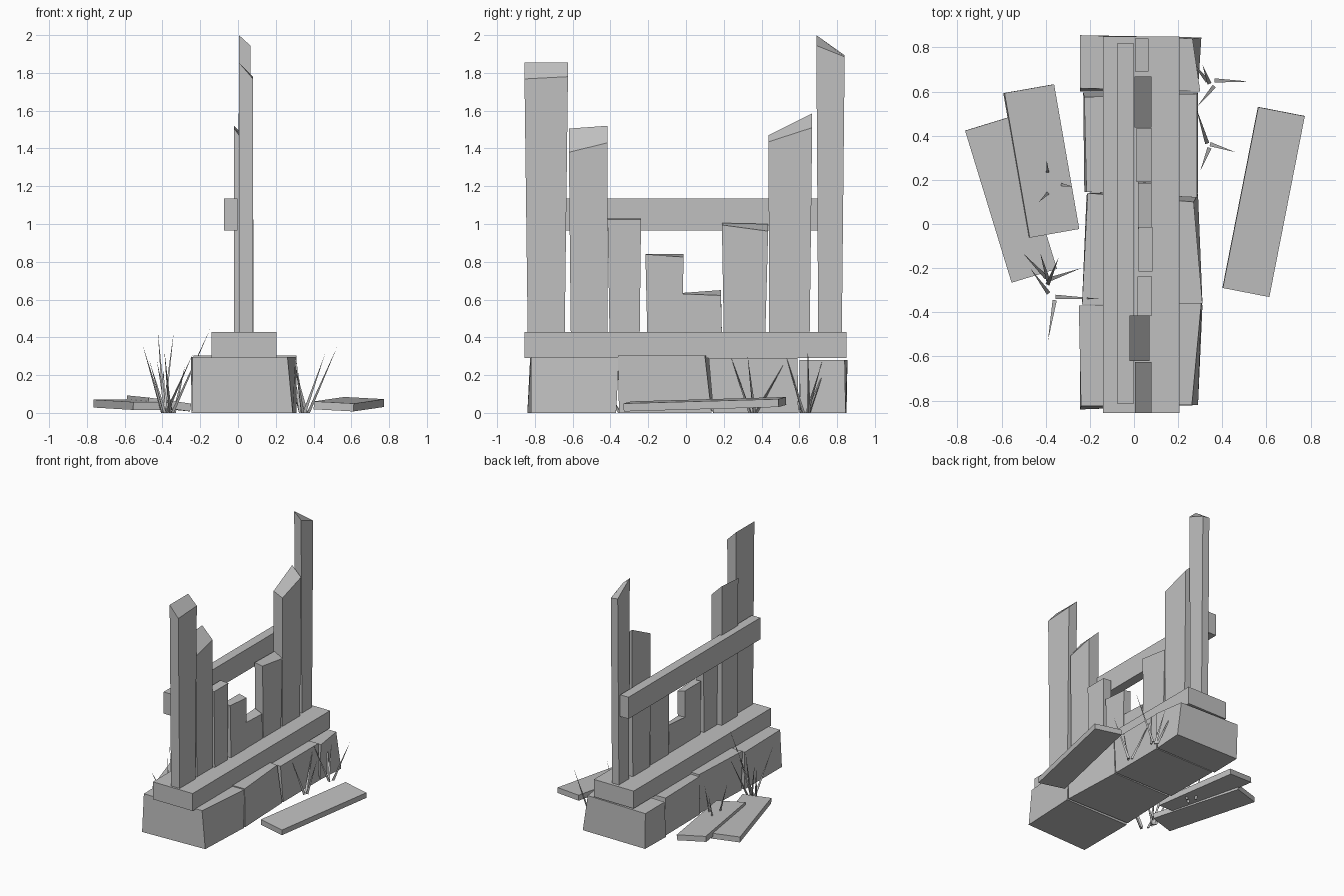
import bpy, bmesh, math
from mathutils import Matrix, Vector, Euler

mat = bpy.data.materials.new("plain grey")
mat.diffuse_color = (0.53, 0.53, 0.53, 1)


def finish(name, bm):
    bmesh.ops.recalc_face_normals(bm, faces=bm.faces)
    me = bpy.data.meshes.new(name)
    bm.to_mesh(me)
    bm.free()
    me.materials.append(mat)
    ob = bpy.data.objects.new(name, me)
    bpy.context.collection.objects.link(ob)
    return ob


def hexa(name, bottom, top):
    """Six-sided solid from two rings of four points."""
    bm = bmesh.new()
    b = [bm.verts.new(p) for p in bottom]
    t = [bm.verts.new(p) for p in top]
    bm.faces.new(b[::-1])
    bm.faces.new(t)
    for i in range(4):
        j = (i + 1) % 4
        bm.faces.new((b[i], b[j], t[j], t[i]))
    return finish(name, bm)


def rect(x0, x1, y0, y1, z):
    """Ring: z is one height or four corner heights."""
    zs = z if isinstance(z, tuple) else (z,) * 4
    return list(zip((x0, x1, x1, x0), (y0, y0, y1, y1), zs))


def block(name, base, top, z):
    hexa(name, [(x, y, 0) for x, y in base], [(x, y, z) for x, y in top])


# Foundation stones, each slightly skewed
block("foundation_stone_1",
      [(-.245, -.84), (.29, -.82), (.31, -.37), (-.245, -.375)],
      [(-.24, -.825), (.262, -.82), (.305, -.355), (-.25, -.37)], .295)
block("foundation_stone_2",
      [(-.235, -.35), (.31, -.355), (.29, .135), (-.215, .13)],
      [(-.235, -.365), (.31, -.36), (.27, .10), (-.21, .14)], .303)
block("foundation_stone_3",
      [(-.225, .145), (.29, .145), (.29, .595), (-.23, .595)],
      [(-.215, .145), (.285, .12), (.285, .59), (-.225, .575)], .29)
block("foundation_stone_4",
      [(-.245, .60), (.29, .605), (.305, .845), (-.24, .85)],
      [(-.245, .615), (.30, .60), (.265, .84), (-.245, .855)], .28)

# Sill beam and cross rail
hexa("sill_beam", rect(-.14, .205, -.855, .85, .29), rect(-.14, .205, -.855, .85, .427))
hexa("cross_rail", rect(-.075, -.003, -.815, .82, .965), rect(-.075, -.003, -.815, .82, 1.135))

# Broken pickets: x range, bottom y range, top y range, top corner heights
pickets = [
    (.005, .08, -.838, -.642, -.855, -.625, (1.855, 1.768, 1.78, 1.855)),
    (-.02, .07, -.61, -.415, -.62, -.415, (1.505, 1.38, 1.43, 1.52)),
    (.015, .082, -.405, -.245, -.415, -.238, (1.03, 1.025, 1.025, 1.03)),
    (.02, .083, -.205, -.02, -.215, -.013, (.84, .84, .825, .84)),
    (.018, .08, -.02, .19, -.022, .185, (.635, .63, .622, .65)),
    (.012, .08, .20, .42, .19, .435, (1.005, .995, .962, 1.0)),
    (.003, .08, .44, .655, .437, .668, (1.47, 1.435, 1.51, 1.585)),
    (.005, .065, .70, .825, .69, .84, (2.0, 1.945, 1.885, 1.893)),
]
for i, (x0, x1, b0, b1, t0, t1, z) in enumerate(pickets):
    hexa(f"picket_{i + 1}", rect(x0, x1, b0, b1, .42), rect(x0, x1, t0, t1, z))

# Fallen boards: centre, width, length, rotation in degrees
boards = [
    ((.587, .10, .046), .215, .835, (1.6, 3, -11)),
    ((-.557, .11, .043), .215, .72, (1, 0, 17)),
    ((-.42, .285, .05), .23, .665, (1, 8, 10)),
]
for i, (c, w, l, r) in enumerate(boards):
    bm = bmesh.new()
    bmesh.ops.create_cube(bm, size=1)
    rot = Euler([math.radians(a) for a in r]).to_matrix().to_4x4()
    bm.transform(Matrix.Translation(c) @ rot @ Matrix.Diagonal((w, l, .042, 1)))
    for v in bm.verts:
        v.co.z = max(v.co.z, .002)
    finish(f"fallen_board_{i + 1}", bm)

# Grass blades: base x, y then tip x, y, z
blades = [
    (.37, .65, .525, .645, .35), (.36, .62, .285, .53, .30),
    (.33, .65, .25, .75, .28), (.34, .64, .31, .72, .27),
    (.33, .37, .28, .53, .28), (.35, .36, .46, .325, .31),
    (.34, .34, .30, .24, .29),
    (-.39, .22, -.395, .285, .25), (-.38, .15, -.43, .10, .28),
    (-.34, .18, -.28, .17, .25),
    (-.40, -.24, -.505, -.13, .36), (-.39, -.25, -.425, -.13, .44),
    (-.38, -.25, -.24, -.20, .31), (-.39, -.27, -.34, -.15, .43),
    (-.39, -.31, -.47, -.20, .28),
    (-.35, -.33, -.145, -.34, .45), (-.36, -.35, -.39, -.53, .33),
]
bm = bmesh.new()
for bx, by, tx, ty, tz in blades:
    a = math.atan2(ty - by, tx - bx)
    ring = [bm.verts.new((bx + .011 * math.cos(a + k * math.tau / 3),
                          by + .011 * math.sin(a + k * math.tau / 3), 0)) for k in range(3)]
    tip = bm.verts.new((tx, ty, tz))
    bm.faces.new(ring[::-1])
    for k in range(3):
        bm.faces.new((ring[k], ring[(k + 1) % 3], tip))
finish("grass_blades", bm)
